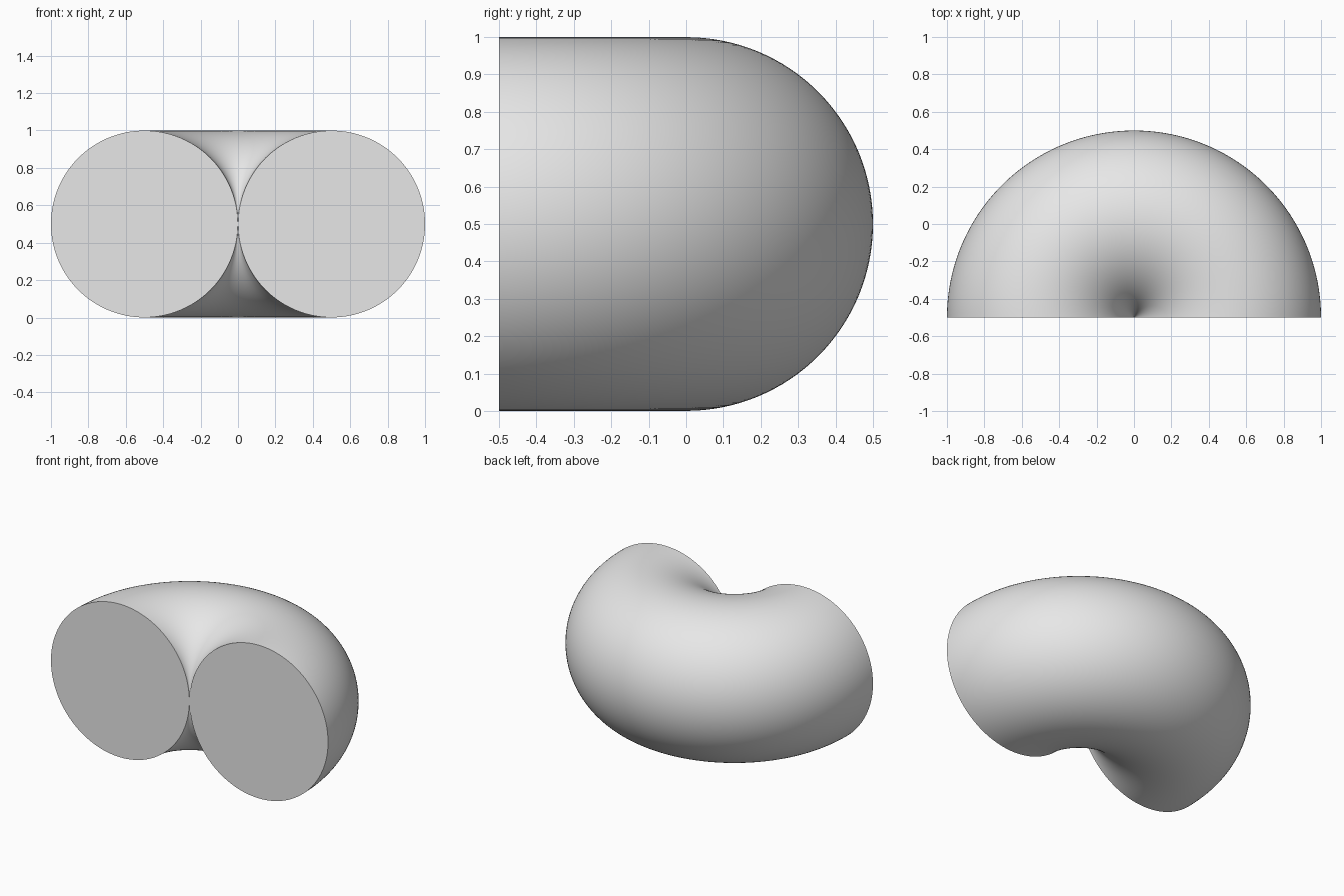
import bpy, bmesh
from math import pi, radians
from mathutils import Matrix, Vector

cube = bpy.data.objects.get("Cube")
if cube:
    bpy.data.objects.remove(cube, do_unlink=True)

TUBE = 0.4995            # tube radius, a hair short of the axis
RING = 1.0 - TUBE        # distance from axis to tube centre
AXIS = Vector((0, -0.5, 0.5))

# Plain grey material
grey = bpy.data.materials.new("light_grey")
grey.use_nodes = True
colour = (0.8, 0.8, 0.8, 1)
grey.diffuse_color = colour
grey.node_tree.nodes["Principled BSDF"].inputs["Base Color"].default_value = colour

# Round tube section on the cut plane, swept half a turn around the axis
bm = bmesh.new()
place = Matrix.Translation(AXIS + Vector((RING, 0, 0))) @ Matrix.Rotation(pi / 2, 4, "X")
section = bmesh.ops.create_circle(bm, segments=128, radius=TUBE, matrix=place)["verts"]
start = list(bm.edges)
swept = bmesh.ops.spin(bm, geom=section + start, cent=AXIS, axis=(0, 0, 1),
                       angle=pi, steps=96)
end = [g for g in swept["geom_last"] if isinstance(g, bmesh.types.BMEdge)]

# Flat cut faces at both ends
for rim in (start, end):
    bmesh.ops.contextual_create(bm, geom=rim)
bmesh.ops.recalc_face_normals(bm, faces=bm.faces[:])

mesh = bpy.data.meshes.new("half_ring")
bm.to_mesh(mesh)
bm.free()
mesh.materials.append(grey)
half_ring = bpy.data.objects.new("half_ring", mesh)
bpy.context.collection.objects.link(half_ring)

# Smooth tube with crisp rims
bpy.ops.object.select_all(action="DESELECT")
half_ring.select_set(True)
bpy.context.view_layer.objects.active = half_ring
bpy.ops.object.shade_smooth_by_angle(angle=radians(40))
